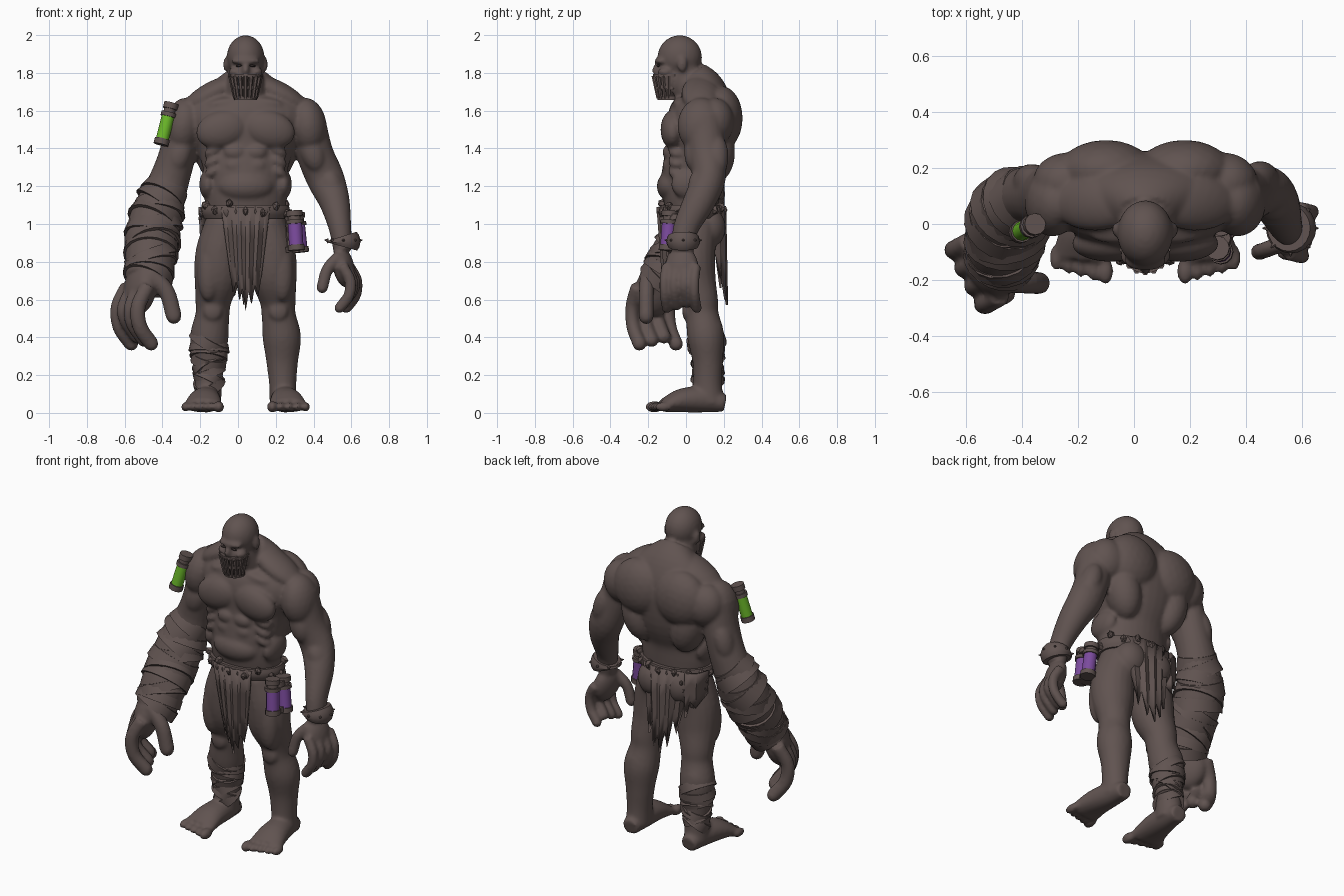
import bpy, bmesh, math, random
from mathutils import Vector, Matrix, Euler

random.seed(4)
MID = 0.04  # the body leans slightly to its left
SIDES = (-1, 1)

if "Cube" in bpy.data.objects:
    bpy.data.objects.remove(bpy.data.objects["Cube"], do_unlink=True)


def make_material(name, red, green, blue):
    mat = bpy.data.materials.new(name)
    mat.use_nodes = True
    mat.diffuse_color = (red, green, blue, 1)
    shader = next(n for n in mat.node_tree.nodes if n.type == 'BSDF_PRINCIPLED')
    shader.inputs["Base Color"].default_value = (red, green, blue, 1)
    shader.inputs["Roughness"].default_value = 0.8
    return mat


BROWN = make_material("earth brown", .118, .087, .081)
DARK = make_material("dark brown", .04, .029, .027)
GREEN = make_material("acid green", .145, .47, .022)
PURPLE = make_material("violet", .2, .07, .34)


def finish(name, bm, mat, angle=35):
    bmesh.ops.recalc_face_normals(bm, faces=bm.faces)
    for face in bm.faces:
        face.smooth = True
    mesh = bpy.data.meshes.new(name)
    bm.to_mesh(mesh)
    bm.free()
    mesh.materials.append(mat)
    mesh.set_sharp_from_angle(angle=math.radians(angle))
    obj = bpy.data.objects.new(name, mesh)
    bpy.context.collection.objects.link(obj)
    return obj


def ball(bm, center, radii, turn=(0, 0, 0), detail=3):
    matrix = (Matrix.Translation(center) @ Euler(turn).to_matrix().to_4x4()
              @ Matrix.Diagonal((*radii, 1)))
    bmesh.ops.create_icosphere(bm, subdivisions=detail, radius=1, matrix=matrix)


def pair(bm, center, radii, tilt=0, detail=3):
    """Two mirrored balls, tilted outwards, about the body's middle line."""
    for side in SIDES:
        x, y, z = center
        ball(bm, (MID + side * x, y, z), radii, (0, side * tilt, 0), detail)


def spline(sections, steps):
    keys = [Vector(s) for s in sections]
    keys = [keys[0] * 2 - keys[1]] + keys + [keys[-1] * 2 - keys[-2]]
    result = []
    for a, b, c, d in zip(keys, keys[1:], keys[2:], keys[3:]):
        for k in range(steps):
            t = k / steps
            result.append(b + (c - a) * (t / 2) + (a * 2 - b * 5 + c * 4 - d) * (t * t / 2)
                          + (b * 3 - a - c * 3 + d) * (t ** 3 / 2))
    return result + [keys[-2]]


def tube(bm, sections, sides=20, steps=4):
    """Skin elliptical rings (x, y, z, width, depth) along a path."""
    path = spline(sections, steps)
    points = [Vector(p[:3]) for p in path]
    rings = []
    for i, p in enumerate(path):
        along = (points[min(i + 1, len(points) - 1)] - points[max(i - 1, 0)]).normalized()
        ref = Vector((0, 0, 1)) if abs(along.y) > .9 else Vector((0, 1, 0))
        u = ref.cross(along).normalized()
        v = along.cross(u)
        ring = []
        for k in range(sides):
            a = math.tau * k / sides
            ring.append(bm.verts.new(points[i] + u * math.cos(a) * p[3] + v * math.sin(a) * p[4]))
        rings.append(ring)
    for low, high in zip(rings, rings[1:]):
        for k in range(sides):
            n = (k + 1) % sides
            bm.faces.new((low[k], low[n], high[n], high[k]))
    bm.faces.new(rings[0][::-1])
    bm.faces.new(rings[-1])


def rod(bm, start, end, r0, r1=None, sides=12):
    r1 = r0 if r1 is None else r1
    tube(bm, [(*start, r0, r0), (*end, r1, r1)], sides, 1)


def mirrored(side, sections):
    return [(MID + side * x, *rest) for x, *rest in sections]


def hand(bm, base, side, s, twist):
    """Palm, four curled fingers and a thumb, turned inwards by twist."""
    turn = Matrix.Rotation(-side * twist, 3, 'Z')

    def at(x, y, z):
        return tuple(Vector(base) + turn @ Vector((x * side, y, z)) * s)

    ball(bm, at(.005, 0, .01), (.055 * s, .09 * s, .11 * s), (0, -.2 * side, -side * twist))
    for i in range(4):
        y = (i - 1.5) * .054
        curl = .014 * (i % 3)
        bends = [(.015, y, .02), (.058, y, -.06), (.05, y, -.14 + curl), (0, y, -.205 + curl)]
        tube(bm, [(*at(*b), .03 * s, .027 * s) for b in bends], 12)
        ball(bm, at(*bends[-1]), [.028 * s] * 3)
    thumb = [(-.01, -.05, .07), (-.065, -.085, 0), (-.09, -.1, -.1)]
    tube(bm, [(*at(*b), .032 * s, .03 * s) for b in thumb], 12)
    ball(bm, at(*thumb[-1]), [.029 * s] * 3)


# Torso and muscle masses, fused into one skin
skin = bmesh.new()
tube(skin, [(MID, .04, .9, .17, .12), (MID, .03, 1.1, .215, .145), (MID, .03, 1.25, .215, .16),
            (MID, .07, 1.4, .26, .175), (MID, .08, 1.55, .33, .18), (MID, .09, 1.65, .29, .155),
            (MID, .08, 1.72, .2, .12), (MID, .03, 1.79, .1, .09)], 32)
pair(skin, (.125, -.07, 1.5), (.14, .065, .1), .25)      # chest
pair(skin, (.14, .19, 1.56), (.17, .11, .17), .2)        # upper back
pair(skin, (.28, .15, 1.54), (.12, .105, .13), .3)       # shoulder blades
pair(skin, (.17, .15, 1.38), (.1, .11, .17), .25)        # flanks of the back
pair(skin, (.18, .075, 1.69), (.17, .1, .062), .5)       # neck slope
pair(skin, (.33, .08, 1.52), (.1, .125, .15), -.15)      # shoulders
pair(skin, (.2, .02, 1.21), (.045, .1, .08))             # waist sides
pair(skin, (.09, .12, .98), (.1, .09, .11))              # seat
ball(skin, (MID, -.07, 1.2), (.15, .085, .085))          # belly
for row in range(2):
    pair(skin, (.055, -.085, 1.31 + row * .07), (.06, .04, .042))
for row in range(3):
    pair(skin, (.165, -.045, 1.28 + row * .055), (.06, .05, .03), .5)
pair(skin, (.1, -.035, 1.64), (.1, .035, .03), .1)       # collar bones

# Head
ball(skin, (MID, -.033, 1.884), (.1, .118, .116))
ball(skin, (MID, -.085, 1.77), (.08, .075, .1))
ball(skin, (MID, -.13, 1.862), (.078, .038, .02))
ball(skin, (MID, -.158, 1.815), (.02, .022, .03))
pair(skin, (.058, -.11, 1.805), (.032, .04, .025))
pair(skin, (.104, -.02, 1.845), (.014, .026, .04))
tube(skin, [(MID, .06, 1.63, .13, .1), (MID, 0, 1.76, .098, .09), (MID, -.01, 1.85, .085, .08)])

# Legs and feet
leg = [(.1, .04, 1, .115, .13), (.14, .03, .85, .124, .125), (.15, .04, .72, .122, .118),
       (.17, .075, .6, .097, .095), (.175, .085, .52, .09, .088), (.192, .105, .4, .102, .098),
       (.194, .115, .27, .084, .08), (.197, .115, .15, .072, .076), (.2, .115, .05, .072, .086)]
foot = [(.2, .207, .05, .05, .046), (.205, .1, .07, .07, .068), (.217, -.02, .066, .088, .064),
        (.227, -.12, .038, .104, .037)]
for side in SIDES:
    tube(skin, mirrored(side, leg))
    tube(skin, mirrored(side, foot))
    for i in range(5):
        size = 1.25 if i == 0 else 1
        ball(skin, (MID + side * (.142 + i * .044), -.168 + .012 * i, .032),
             (.023 * size, .048, .025 * size))
pair(skin, (.174, .005, .54), (.05, .025, .055))         # knee caps
pair(skin, (.11, -.02, .75), (.06, .05, .12), -.15)      # inner thighs
pair(skin, (.19, -.025, .76), (.065, .06, .17), -.05)    # outer thighs
pair(skin, (.192, .145, .41), (.08, .055, .11))          # calves

# Arms: the right one is much heavier below the elbow
left_arm = [(.36, .09, 1.56, .1, .11), (.405, .11, 1.38, .098, .1), (.463, .12, 1.24, .1, .09),
            (.51, .07, 1.12, .082, .085), (.54, 0, .98, .06, .068), (.555, -.02, .86, .05, .06)]
right_arm = [(-.28, .09, 1.56, .1, .11), (-.32, .1, 1.37, .098, .11), (-.375, .1, 1.2, .11, .105),
             (-.438, .055, 1.02, .139, .13), (-.46, -.05, .85, .137, .13), (-.475, -.125, .71, .122, .118)]
for arm, side in ((left_arm, 1), (right_arm, -1)):
    tube(skin, arm)
    x, y, z = arm[1][:3]
    ball(skin, (x - side * .01, y - .06, z), (.065, .06, .11), (0, -side * .3, 0))
    ball(skin, (x + side * .045, y + .05, z - .02), (.06, .065, .12), (0, -side * .3, 0))
    x, y, z = arm[2][:3]
    ball(skin, (x + side * .035, y - .03, z - .05), (.07, .08, .12), (0, -side * .3, 0))
hand(skin, (.555, -.022, .76), 1, 1, .22)
hand(skin, (-.512, -.15, .645), -1, 1.36, .5)

body = finish("body", skin, BROWN, 180)
fuse = body.modifiers.new("fuse", 'REMESH')
fuse.mode = 'VOXEL'
fuse.voxel_size = .0105
fuse.use_smooth_shade = True
soften = body.modifiers.new("soften", 'SMOOTH')
soften.factor = .5
soften.iterations = 5


# Cloth wraps: short flared bands, each tilted a little
def wraps(name, sections, count, grow):
    bm = bmesh.new()
    path = spline(sections, count)
    for a, b in zip(path, path[1:]):
        lean = Vector((random.uniform(-.014, .014), random.uniform(-.014, .014), 0, 0, 0))
        top, low = a - lean, b + lean + (b - a) * .35
        for k in (3, 4):
            top[k] = a[k] + grow * .3
            low[k] = b[k] + grow * random.uniform(.8, 1.4)
        tube(bm, [tuple(top), tuple(low)], 18, 1)
    finish(name, bm, BROWN)


wraps("forearm_wraps", right_arm[2:], 4, .01)
wraps("shin_wraps", mirrored(-1, leg[5:8]), 4, .012)

# Eyes and the barred mouth guard
eyes = bmesh.new()
pair(eyes, (.035, -.147, 1.838), (.018, .008, .006), .15, 2)
finish("eyes", eyes, DARK)


def guard_reach(z):
    return .077 - (1.78 - z) * .2


def guard_point(angle, z):
    reach = guard_reach(z) + .002
    return (MID + math.sin(angle) * reach, -.092 - math.cos(angle) * reach, z)


backing, bars = bmesh.new(), bmesh.new()
tube(backing, [(MID, -.09, z, guard_reach(z) - .003, guard_reach(z) - .003) for z in (1.665, 1.785)], 24, 1)
finish("mouth_guard_backing", backing, DARK)
for i in range(9):
    angle = math.radians(-90 + i * 22.5)
    rod(bars, guard_point(angle, 1.665), guard_point(angle, 1.785), .0095, .012, 6)
for z in (1.665, 1.725, 1.785):
    reach = guard_reach(z) + .006
    tube(bars, [(MID, -.092, z + dz, reach, reach) for dz in (-.009, .009)], 24, 1)
finish("mouth_guard_bars", bars, BROWN)

# Belt, knots and hip chain
belt = bmesh.new()
tube(belt, [(MID, .03, 1.03, .222, .158), (MID, .03, 1.065, .236, .172), (MID, .03, 1.1, .228, .165)], 28, 2)
for i in range(16):
    a = math.tau * i / 16
    ball(belt, (MID + .225 * math.cos(a), .03 + .165 * math.sin(a), 1.08 + random.uniform(-.025, .03)),
         (.03, .02, .025), (0, random.uniform(-1, 1), a), 1)
for i in range(13):
    t = i / 12
    ball(belt, (-.2 + .1 * t, .08 + .11 * t, 1.03 - .6 * t * (1 - t)), (.012, .012, .016), detail=1)
finish("belt", belt, BROWN)


# Torn loin cloths, bowed around the hips
def rag(name, x0, x1, y_top, y_low, narrow, bow, lengths):
    bm = bmesh.new()
    center = (x0 + x1) / 2
    rows = []
    for row in range(4):
        t = row / 3
        line = []
        for i, low in enumerate(lengths):
            x = x0 + (x1 - x0) * i / (len(lengths) - 1)
            bulge = 1 - ((x - center) / (x1 - x0) * 2) ** 2 * bow
            y = (y_top + (y_low - y_top) * t) * bulge + (.008 if i % 2 else -.008)
            line.append(bm.verts.new((center + (x - center) * (1 - narrow * t), y,
                                      1.09 + (low - 1.09) * t)))
        rows.append(line)
    for a, b in zip(rows, rows[1:]):
        for i in range(len(a) - 1):
            bm.faces.new((a[i], a[i + 1], b[i + 1], b[i]))
    cloth = finish(name, bm, BROWN, 20)
    cloth.modifiers.new("thickness", 'SOLIDIFY').thickness = .012


rag("front_cloth", -.09, .17, -.15, -.115, .35, .25,
    (.75, .64, .7, .6, .66, .54, .64, .58, .68, .62, .72))
rag("back_cloth", -.14, .2, .205, .215, .3, .25,
    (.85, .7, .78, .62, .72, .57, .68, .6, .76, .66, .85))
rag("hip_cloth", -.21, -.06, .18, .185, .1, .55, (.95, .88, .92, .82, .9, .85))


# Canisters: coloured glass held between ribbed caps
def canister(name, low, high, radius, glass_mat):
    low, high = Vector(low), Vector(high)
    glass, frame = bmesh.new(), bmesh.new()
    rod(glass, low.lerp(high, .1), low.lerp(high, .7), radius * .95)
    for a, b, size in ((0, .14, 1.12), (.67, .77, 1.14), (.75, .88, .85), (.86, 1, 1.08)):
        rod(frame, low.lerp(high, a), low.lerp(high, b), radius * size)
    finish(name + "_glass", glass, glass_mat)
    finish(name + "_frame", frame, BROWN)


canister("shoulder_canister", (-.408, -.03, 1.42), (-.352, 0, 1.64), .036, GREEN)
canister("front_hip_canister", (.31, -.1, .86), (.297, -.085, 1.07), .04, PURPLE)
canister("rear_hip_canister", (.332, -.01, .85), (.31, 0, 1.06), .04, PURPLE)

# Clamp that carries the two hip canisters
clamp = bmesh.new()
for z in (.87, 1.03):
    rod(clamp, (.3, -.05, z - .015), (.295, -.05, z + .015), .05)
rod(clamp, (.278, -.05, .86), (.27, -.05, 1.05), .02, sides=8)
finish("hip_canister_clamp", clamp, BROWN)

# Spiked wrist cuff
cuff = bmesh.new()
tube(cuff, [(.555, -.015, .88, .078, .08), (.56, -.015, .905, .09, .09), (.552, -.015, .935, .08, .082)], 20, 2)
for i in range(8):
    a = math.tau * i / 8
    out = Vector((math.cos(a), math.sin(a), .1))
    rod(cuff, Vector((.558, -.015, .905)) + out * .08, Vector((.558, -.015, .905)) + out * .1, .012, .002, 6)
finish("wrist_cuff", cuff, BROWN)
